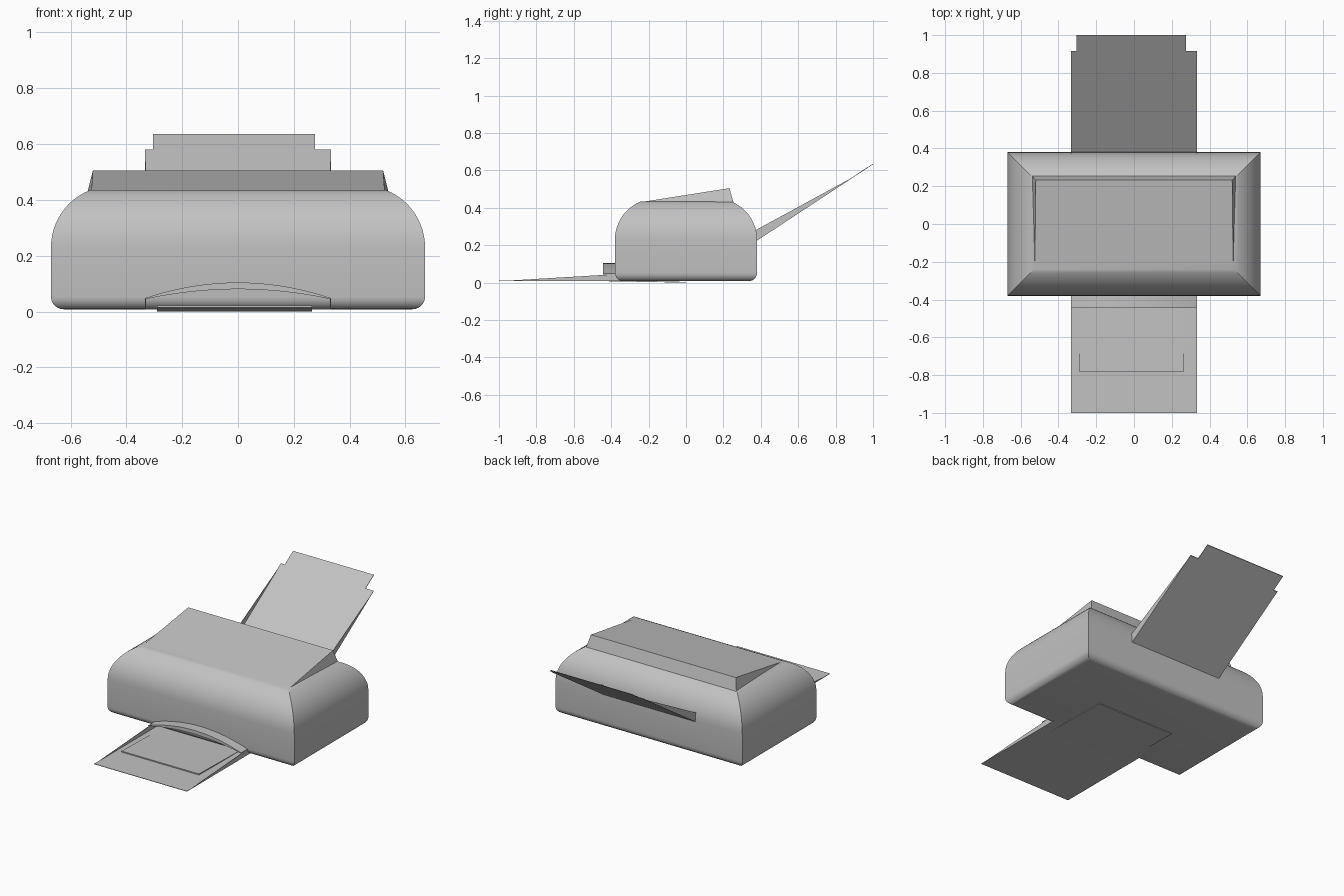
import bpy, bmesh
from math import sin, cos, pi, radians

cube = bpy.data.objects.get("Cube")
if cube:
    bpy.data.objects.remove(cube, do_unlink=True)

grey = bpy.data.materials.new("plastic_grey")
grey.use_nodes = True
shade = (0.54, 0.54, 0.54, 1)
grey.diffuse_color = shade
grey.node_tree.nodes["Principled BSDF"].inputs["Base Color"].default_value = shade


def make(name, verts, faces, smooth=None):
    """Build one closed part with outward normals."""
    mesh = bpy.data.meshes.new(name)
    mesh.from_pydata(verts, [], faces)
    bm = bmesh.new()
    bm.from_mesh(mesh)
    bmesh.ops.recalc_face_normals(bm, faces=bm.faces)
    bm.to_mesh(mesh)
    bm.free()
    mesh.materials.append(grey)
    obj = bpy.data.objects.new(name, mesh)
    bpy.context.collection.objects.link(obj)
    if smooth:
        bpy.ops.object.select_all(action='DESELECT')
        obj.select_set(True)
        bpy.context.view_layer.objects.active = obj
        bpy.ops.object.shade_smooth_by_angle(angle=radians(smooth))
    return obj


def loft(name, rings, smooth=None):
    """Skin matching rings of points and cap both ends."""
    n = len(rings[0])
    verts = [p for ring in rings for p in ring]
    faces = [tuple(range(n)), tuple(range(len(verts) - n, len(verts)))]
    for r in range(len(rings) - 1):
        for i in range(n):
            j = (i + 1) % n
            faces.append((r * n + i, r * n + j, r * n + n + j, r * n + n + i))
    return make(name, verts, faces, smooth)


def side_prism(name, profile, x0, x1):
    """Extrude a (y, z) profile along x."""
    return loft(name, [[(x, y, z) for y, z in profile] for x in (x0, x1)])


# Body: rectangular rings inset along a rounded side profile, mitred corners
HX, HY, BASE = 0.67, 0.38, 0.008
steps = 12
profile = []
for i in range(7):
    a = pi / 2 * i / 6
    profile.append((0.045 * (1 - sin(a)), BASE + 0.045 * (1 - cos(a))))
for i in range(steps + 1):
    a = radians(68.6) * i / steps
    profile.append((0.22 * (1 - cos(a)), 0.23 + 0.22 * sin(a)))
loft("body", [[(sx * (HX - d), sy * (HY - d), z)
               for sx, sy in ((-1, -1), (1, -1), (1, 1), (-1, 1))]
              for d, z in profile], smooth=25)

# Lid: wedge rising to the back
loft("lid", [[(s * 0.525, -0.22, 0.434), (s * 0.54, 0.255, 0.425),
              (s * 0.52, 0.232, 0.505)] for s in (-1, 1)])

# Paper support: sloped sheet with a narrower tip and two tapering sides
def slope(y):
    return 0.225 + (y - 0.38) * 0.657


outline = [(-0.333, 0.36), (0.333, 0.36), (0.333, 0.915), (0.275, 0.915),
           (0.275, 1.0), (-0.305, 1.0), (-0.305, 0.915), (-0.333, 0.915)]
loft("paper_support", [[(x, y, slope(y) + t) for x, y in outline]
                       for t in (0, 0.004)])
for side, s in (("left", 1), ("right", -1)):
    side_prism("support_side_" + side,
               [(0.36, slope(0.36)), (0.91, slope(0.91)), (0.36, 0.274)],
               s * 0.333, s * 0.33)

# Output tray: flat sheet with two tapering sides
side_prism("output_tray", [(-1, BASE), (-0.33, BASE), (-0.33, 0.011), (-1, 0.011)],
           -0.333, 0.333)
for side, s in (("left", 1), ("right", -1)):
    side_prism("tray_side_" + side,
               [(-1, BASE), (-0.36, BASE), (-0.36, 0.046)], s * 0.333, s * 0.33)

# Tray extension: slightly tilted plate that passes under the body
side_prism("tray_extension", [(-0.78, 0.014), (0.0, 0.0), (0.0, 0.004), (-0.78, 0.021)],
           -0.29, 0.265)

# Outlet cowl: arched band over the tray
n = 24
def arch(peak, low):
    return [(0.333 * t, low + (peak - low) * (1 - t * t))
            for t in (-1 + 2 * i / n for i in range(n + 1))]


section = arch(0.104, 0.048) + arch(0.08, 0.044)[::-1]
loft("outlet_cowl", [[(x, y, z) for x, z in section] for y in (-0.445, -0.37)], smooth=30)
